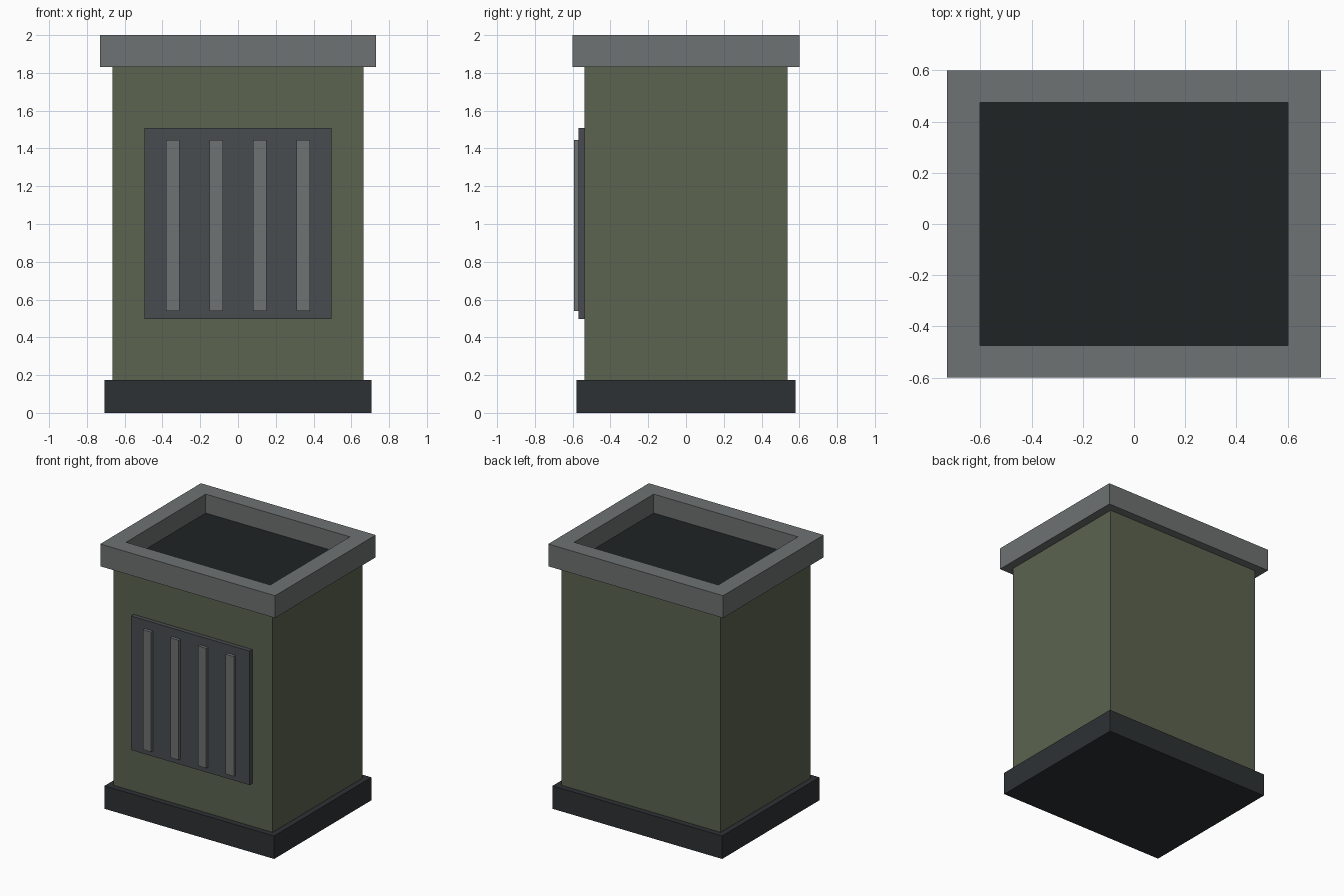
import bpy, bmesh

if "Cube" in bpy.data.objects:
    bpy.data.objects.remove(bpy.data.objects["Cube"])


def material(name, r, g, b):
    m = bpy.data.materials.new(name)
    m.diffuse_color = (r, g, b, 1)
    m.use_nodes = True
    m.node_tree.nodes["Principled BSDF"].inputs["Base Color"].default_value = m.diffuse_color
    return m


olive = material("olive", 0.105, 0.125, 0.08)
grey = material("light_grey", 0.155, 0.168, 0.168)
slate = material("slate", 0.065, 0.073, 0.08)
dark = material("dark", 0.027, 0.031, 0.034)
black = material("inside_black", 0.013, 0.017, 0.018)


def finish(bm, name, mat):
    bmesh.ops.recalc_face_normals(bm, faces=bm.faces)
    me = bpy.data.meshes.new(name)
    bm.to_mesh(me)
    bm.free()
    me.materials.append(mat)
    ob = bpy.data.objects.new(name, me)
    bpy.context.collection.objects.link(ob)
    return ob


def box(name, x, y, z, mat):
    """Box from (min, max) ranges on each axis."""
    bm = bmesh.new()
    bmesh.ops.create_cube(bm, size=1)
    for v in bm.verts:
        v.co = [r[0] if c < 0 else r[1] for c, r in zip(v.co, (x, y, z))]
    return finish(bm, name, mat)


def frame(name, outer, inner, z, mat):
    """Rectangular ring with mitred corners."""
    bm = bmesh.new()
    corners = [(-1, -1), (1, -1), (1, 1), (-1, 1)]
    loops = [[bm.verts.new((sx * h[0], sy * h[1], zz)) for sx, sy in corners]
             for h, zz in ((outer, z[0]), (outer, z[1]), (inner, z[1]), (inner, z[0]))]
    for a, b in zip(loops, loops[1:] + loops[:1]):
        for i in range(4):
            j = (i + 1) % 4
            bm.faces.new((a[i], a[j], b[j], b[i]))
    return finish(bm, name, mat)


# Bin body, plinth and top rim
box("body", (-0.665, 0.665), (-0.537, 0.537), (0.17, 1.835), olive)
box("base", (-0.708, 0.708), (-0.58, 0.58), (0, 0.173), dark)
frame("rim", (0.73, 0.6), (0.602, 0.475), (1.832, 2.0), grey)

# Dark floor seen inside the rim
box("inside_floor", (-0.602, 0.602), (-0.475, 0.475), (1.83, 1.857), black)

# Front panel with vertical slats
box("front_panel", (-0.495, 0.495), (-0.57, -0.53), (0.497, 1.508), slate)
for i in range(4):
    cx = (i - 1.5) * 0.23
    box(f"slat_{i + 1}", (cx - 0.035, cx + 0.035), (-0.593, -0.565), (0.54, 1.445), grey)
